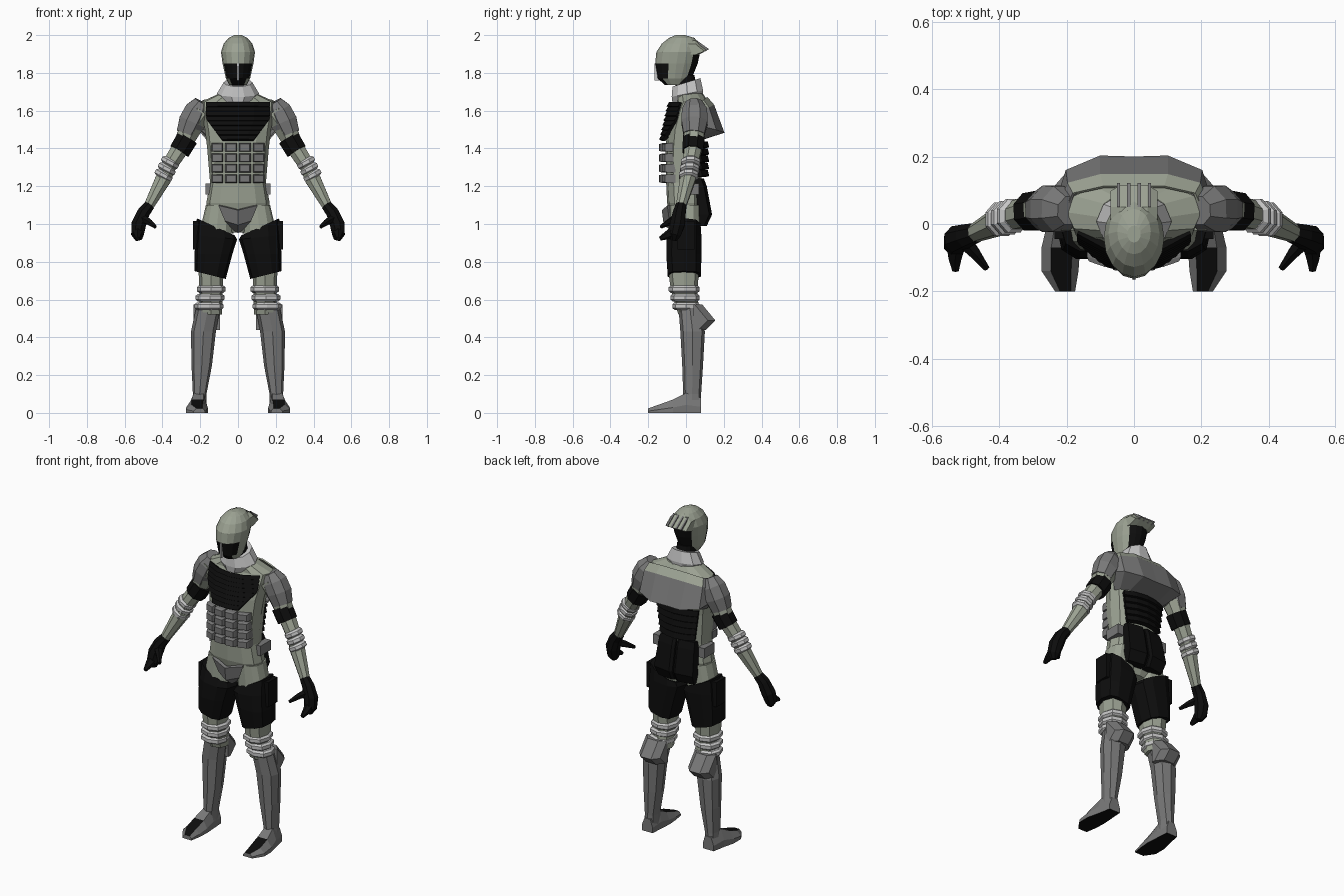
import bpy, bmesh, math
from mathutils import Vector

if "Cube" in bpy.data.objects:
    bpy.data.objects.remove(bpy.data.objects["Cube"])


def material(name, r, g, b):
    m = bpy.data.materials.new(name)
    m.diffuse_color = (r, g, b, 1)
    m.use_nodes = True
    m.node_tree.nodes["Principled BSDF"].inputs["Base Color"].default_value = m.diffuse_color
    return m


GREEN = material("sage_grey", .33, .36, .29)
GREY = material("mid_grey", .19, .19, .19)
LIGHT = material("light_grey", .56, .56, .56)
BLACK = material("black", .004, .004, .004)


def finish(name, bm, mats, mirror=False, rule=None, solid=0):
    bmesh.ops.recalc_face_normals(bm, faces=bm.faces)
    if rule:
        for f in bm.faces:
            f.material_index = rule(f.calc_center_median(), f.normal)
    me = bpy.data.meshes.new(name)
    bm.to_mesh(me)
    bm.free()
    for m in mats:
        me.materials.append(m)
    ob = bpy.data.objects.new(name, me)
    bpy.context.collection.objects.link(ob)
    if solid:
        s = ob.modifiers.new("thickness", 'SOLIDIFY')
        s.thickness, s.offset = solid, 0
    if mirror:
        ob.modifiers.new("mirror", 'MIRROR').use_clip = False
    return ob


def loft(name, rings, mats, closed=True, **kw):
    """Skin a list of equal-length rings; closed rings are capped."""
    bm = bmesh.new()
    vs = [[bm.verts.new(p) for p in r] for r in rings]
    n = len(vs[0])
    for a, b in zip(vs, vs[1:]):
        for i in range(n if closed else n - 1):
            j = (i + 1) % n
            bm.faces.new((a[i], a[j], b[j], b[i]))
    if closed:
        bm.faces.new(vs[0])
        bm.faces.new(vs[-1])
    return finish(name, bm, mats if isinstance(mats, list) else [mats], **kw)


def power(v, e):
    return math.copysign(abs(v) ** e, v)


def oval(cx, z, rx, yf, yb, n=12, e=.8, sx=0, sy=0):
    """Horizontal ring from front yf to back yb, optionally sloped."""
    cy, ry = (yf + yb) / 2, (yb - yf) / 2
    pts = []
    for i in range(n):
        a = 2 * math.pi * i / n
        x, y = rx * power(math.cos(a), e), ry * power(math.sin(a), e)
        pts.append((cx + x, cy + y, z + sx * x + sy * y))
    return pts


def tube(name, path, mat, n=8, **kw):
    """Limb through points (x, y, z, radius), rings square to the path."""
    ps = [Vector(p[:3]) for p in path]
    rings = []
    for i, p in enumerate(ps):
        d = (ps[min(i + 1, len(ps) - 1)] - ps[max(i - 1, 0)]).normalized()
        u = d.cross(Vector((0, 1, 0))).normalized()
        v = d.cross(u)
        r = path[i][3]
        rings.append([p + r * (u * math.cos(t) + v * math.sin(t))
                      for t in (2 * math.pi * (k + .5) / n for k in range(n))])
    return loft(name, rings, mat, mirror=True, **kw)


def box(name, c, s, mat, mirror=False):
    rings = [[(c[0] + a * s[0] / 2, c[1] + b * s[1] / 2, c[2] + k * s[2] / 2)
              for a, b in ((-1, -1), (1, -1), (1, 1), (-1, 1))] for k in (-1, 1)]
    return loft(name, rings, mat, mirror=mirror)


# Helmet with black face opening and black nape
def helmet_colour(c, n):
    face = c.y < -.105 and c.z < 1.86 and abs(c.x) < .06
    nape = c.y > .02 and c.z < 1.89
    return 1 if face or nape or c.z < 1.745 else 0


loft("helmet", [oval(0, z, rx, f, b, 16, 1) for z, rx, f, b in (
    (1.735, .045, -.11, .0), (1.77, .064, -.15, .03), (1.85, .082, -.163, .062),
    (1.91, .09, -.157, .075), (1.955, .076, -.128, .07), (1.985, .05, -.09, .045),
    (2.0, .02, -.055, -.005))], [GREEN, BLACK], rule=helmet_colour)
box("face_strip", (0, -.152, 1.805), (.008, .03, .09), LIGHT)
loft("helmet_brim", [[(x, -.0, 1.975 - d), (x, .05, 1.975 - d), (x, .12 - d, 1.925 - d / 2),
                      (x, .07 - d, 1.895), (x, .0, 1.9)]
                     for x, d in ((-.07, .022), (-.04, .004), (.04, .004), (.07, .022))], GREEN)
for i, x in enumerate((.016, .046)):
    loft(f"brim_rib_{i}", [[(x + s, .05, 1.977), (x + s, .122, 1.926), (x + s, .1, 1.912)]
                           for s in (-.005, .005)], GREY, mirror=True)

# Neck and tilted collar
loft("neck", [oval(0, 1.66, .055, -.05, .06), oval(0, 1.79, .05, -.06, .045)], BLACK)
loft("collar", [oval(0, z, rx, f, b, 10, 1, sy=s) for z, rx, f, b, s in (
    (1.645, .075, -.075, .09, .1), (1.69, .112, -.08, .095, .2),
    (1.75, .076, -.075, .08, .3))], LIGHT)

# Torso
loft("torso", [oval(0, *r) for r in (
    (.955, .05, -.04, .05), (1.02, .15, -.075, .075), (1.11, .168, -.1, .085),
    (1.22, .148, -.105, .08), (1.4, .163, -.108, .088), (1.5, .175, -.1, .1),
    (1.6, .195, -.072, .12), (1.645, .2, -.05, .12), (1.69, .1, -.05, .09))], GREEN)


# Louvred chest guard
def half_width(z):
    return .165 if z > 1.55 else .08 + (z - 1.44) / .11 * .085


def chest_row(z, out):
    yc = -.083 - (1.64 - z) * .23 - out
    w = half_width(z)
    return [(w * t, yc + .06 * (w * t / .165) ** 2, z) for t in (-1, -.5, 0, .5, 1)]


for i in range(8):
    z = 1.64 - i * .025
    loft(f"chest_slat_{i}", [chest_row(z, -.002), chest_row(z - .0215, .006)],
         BLACK, closed=False, solid=.02)

# Abdomen plates, four by four
for r in range(4):
    for c, (x, w, y) in enumerate(((.036, .064, -.116), (.11, .06, -.102))):
        z = 1.405 - r * .055
        loft(f"belly_plate_{r}_{c}", [[(x + a * w * k, y + dy + (a > 0) * .012 * (c + .4), z + b * .045 * k)
             for a, b in ((-.5, -.5), (.5, -.5), (.5, .5), (-.5, .5))]
             for k, dy in ((1, .03), (1, -.012), (.8, -.026))], GREY, mirror=True)

# Pelvis guard and belt pouches
loft("pelvis_guard", [
    [(-.1, -.09, 1.1), (0, -.118, 1.075), (.1, -.09, 1.1)],
    [(-.065, -.08, 1.02), (0, -.11, 1.0), (.065, -.08, 1.02)],
    [(-.02, -.045, .975), (0, -.055, .96), (.02, -.045, .975)]], GREY, closed=False, solid=.02)
box("belt_pouch", (.153, .02, 1.185), (.04, .1, .06), GREY, True)

# Flared back plate, folded in to the body under its lower edge
back = [((0, .11, 1.67), (.09, .11, 1.67), (.18, .09, 1.655), (.205, .03, 1.64)),
        ((0, .145, 1.63), (.1, .145, 1.63), (.195, .12, 1.615), (.22, .05, 1.61)),
        ((0, .197, 1.485), (.1, .2, 1.485), (.2, .158, 1.5), (.225, .08, 1.52)),
        ((0, .09, 1.45), (.1, .085, 1.45), (.15, .06, 1.45), (.165, .03, 1.45))]
loft("back_plate", [[(-x, y, z) for x, y, z in r[:0:-1]] + list(r) for r in back],
     [GREY, GREEN], closed=False, solid=.008, rule=lambda c, n: int(c.z > 1.63))

# Lower back slats and seat panels
for i in range(5):
    z, w = 1.435 - i * .038, .135 - i * .005
    loft(f"back_slat_{i}", [[(w * t, .103 + o - .035 * t * t, zz) for t in (-1, -.5, 0, .5, 1)]
                            for zz, o in ((z, 0), (z - .032, .008))],
         BLACK, closed=False, solid=.025)
loft("seat_panel", [[(.004, .05, z), (w, .04, z), (w, y - .015, z), (.02, y, z), (.004, y - .01, z)]
                    for z, w, y in ((1.24, .115, .095), (1.2, .12, .11), (1.05, .13, .138),
                                    (.99, .12, .11))], BLACK, mirror=True)

# Arms
tube("arm", [(.19, .04, 1.6, .065), (.24, .045, 1.53, .066), (.3, .04, 1.41, .05),
             (.37, .02, 1.3, .043), (.395, .01, 1.24, .045), (.48, -.03, 1.08, .027)], GREEN)
tube("shoulder_pad", [(.19, .04, 1.645, .045), (.215, .045, 1.6, .072),
                      (.245, .045, 1.54, .075), (.272, .042, 1.475, .06)], GREY)
tube("arm_band", [(.268, .042, 1.455, .062), (.31, .036, 1.385, .06)], BLACK)
for i in range(3):
    x, y, z = .36 + i * .017, .024 - i * .005, 1.325 - i * .034
    tube(f"elbow_band_{i}", [(x - .009, y, z + .016, .042), (x - .004, y, z + .008, .054),
                             (x + .004, y, z - .008, .054), (x + .009, y, z - .016, .042)], LIGHT)

# Gloved hands
tube("hand", [(.468, -.025, 1.1, .03), (.5, -.035, 1.06, .036), (.525, -.045, 1.0, .042),
              (.532, -.06, .945, .036), (.525, -.065, .915, .018)], BLACK)
tube("fingers", [(.53, -.06, .96, .032), (.532, -.1, .94, .022), (.53, -.138, .922, .011)], BLACK, n=6)
tube("thumb", [(.505, -.05, 1.03, .025), (.47, -.09, 1.01, .018), (.438, -.132, .985, .01)], BLACK, n=6)

# Legs: hip, padded thigh, knee
loft("hip", [oval(.1, 1.1, .07, -.085, .075), oval(.115, .95, .09, -.085, .075)], GREEN, mirror=True)
loft("thigh_pad", [oval(cx, z, rx, f, b, 10, .75, sx=s) for cx, z, rx, f, b, s in (
    (.118, .985, .1, -.085, .08, .45), (.115, .93, .11, -.105, .085, .1),
    (.13, .84, .1, -.108, .085, 0), (.147, .73, .082, -.1, .083, .25))], BLACK, mirror=True)
box("thigh_pouch", (.222, .0, .94), (.03, .09, .15), BLACK, True)
loft("knee", [oval(.143, z, rx, f, b, 8) for z, rx, f, b in (
    (.76, .066, -.095, .07), (.65, .062, -.08, .06), (.52, .058, -.04, .07))], GREEN, mirror=True)
for i in range(3):
    z = .655 - i * .045
    loft(f"knee_band_{i}", [oval(.142 + i * .006, z + d, .064 + o, -.08 + i * .01 - o, .06 + o, 8)
                            for d, o in ((.02, 0), (.01, .012), (-.01, .012), (-.02, 0))],
         LIGHT, mirror=True)

# Boots with calf flare and foot
loft("boot", [oval(cx, z, rx, f, b, 8) for cx, z, rx, f, b in (
    (.157, .56, .064, -.04, .08), (.183, .43, .066, -.03, .1), (.192, .25, .054, -.02, .09),
    (.203, .1, .036, -.015, .08), (.205, .03, .038, -.02, .08))], GREY, mirror=True)
loft("calf_flare", [[(x, .04, .575), (x, .085 - d, .575), (x, .155 - d, .49),
                     (x, .105 - d, .44), (x, .04, .44)]
                    for x, d in ((.095, .04), (.13, 0), (.2, 0), (.235, .04))], GREY, mirror=True)
loft("foot", [[(a, y, 0), (b, y, 0), (b, y, h * .4), (b - .25 * (b - a), y, h),
               (a + .2 * (b - a), y, h), (a, y, h * .4)]
              for y, a, b, h in ((.08, .17, .243, .08), (0, .165, .258, .105),
                                 (-.07, .16, .275, .07), (-.14, .165, .275, .045),
                                 (-.2, .175, .235, .024))],
     [GREY, BLACK], mirror=True,
     rule=lambda c, n: int(n.z < -.9 or (n.z > .8 and c.y < -.06 and .17 < c.x < .24)))
